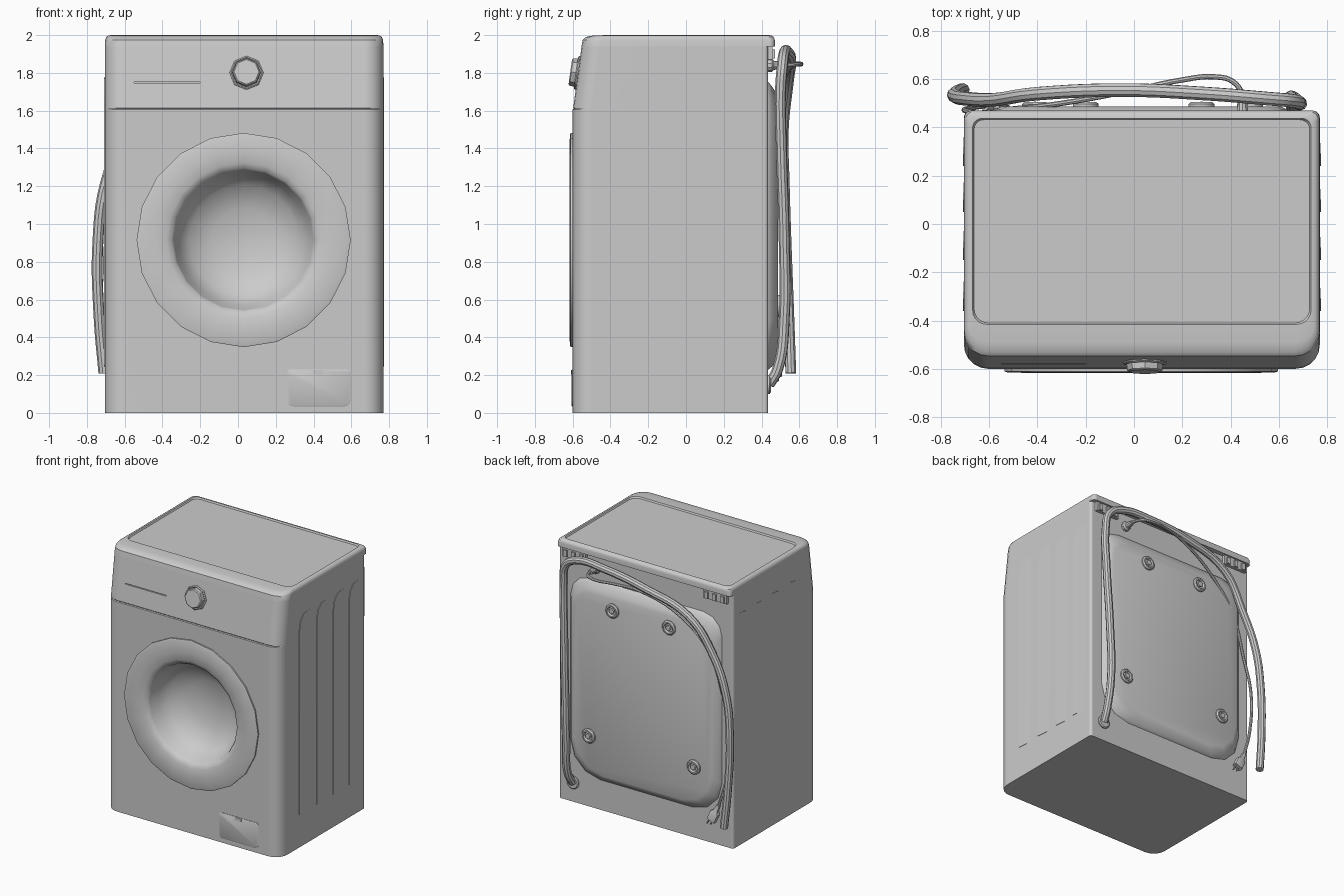
import bpy, bmesh
from math import sin, cos, pi, radians
from mathutils import Vector

if "Cube" in bpy.data.objects:
    bpy.data.objects.remove(bpy.data.objects["Cube"])


def make(name, verts, faces):
    bm = bmesh.new()
    vs = [bm.verts.new(v) for v in verts]
    for f in faces:
        bm.faces.new([vs[i] for i in f])
    bmesh.ops.remove_doubles(bm, verts=bm.verts, dist=1e-5)
    bmesh.ops.recalc_face_normals(bm, faces=bm.faces)
    me = bpy.data.meshes.new(name)
    bm.to_mesh(me)
    bm.free()
    ob = bpy.data.objects.new(name, me)
    bpy.context.collection.objects.link(ob)
    return ob


def loft(name, rings):
    n = len(rings[0])
    verts = [p for r in rings for p in r]
    faces = [(k * n + i, k * n + (i + 1) % n, (k + 1) * n + (i + 1) % n, (k + 1) * n + i)
             for k in range(len(rings) - 1) for i in range(n)]
    faces += [tuple(range(n)), tuple(range((len(rings) - 1) * n, len(rings) * n))]
    return make(name, verts, faces)


def rrect(x0, x1, y0, y1, r0, r1, n=5):
    # rounded rectangle: radius r0 on the low-y corners, r1 on the high-y corners
    pts = []
    for cx, cy, r, a0 in ((x0 + r0, y0 + r0, r0, pi), (x1 - r0, y0 + r0, r0, 1.5 * pi),
                          (x1 - r1, y1 - r1, r1, 0), (x0 + r1, y1 - r1, r1, pi / 2)):
        for i in range(n + 1):
            a = a0 + pi / 2 * i / n
            pts.append((cx + r * cos(a), cy + r * sin(a)))
    return pts


def lathe(name, prof, n, loc, tilt=0):
    # profile of (radius, y) spun around the y axis
    verts, faces, m = [], [], len(prof)
    for i in range(n):
        a = 2 * pi * i / n
        verts += [(r * sin(a), y, r * cos(a)) for r, y in prof]
    centre = len(verts)
    verts += [(0, prof[0][1], 0), (0, prof[-1][1], 0)]
    for i in range(n):
        a, b = i * m, (i + 1) % n * m
        faces += [(a + k, b + k, b + k + 1, a + k + 1) for k in range(m - 1)]
        faces += [(a, b, centre), (a + m - 1, b + m - 1, centre + 1)]
    ob = make(name, verts, faces)
    ob.location = loc
    ob.rotation_euler.x = tilt
    return ob


def box(name, c, s):
    bpy.ops.mesh.primitive_cube_add(size=1, location=c)
    ob = bpy.context.object
    ob.name = name
    ob.scale = s
    return ob


def tube(name, pts, r, res=3):
    cu = bpy.data.curves.new(name, 'CURVE')
    cu.dimensions = '3D'
    cu.bevel_depth, cu.bevel_resolution = r, res
    cu.resolution_u, cu.use_fill_caps = 5, True
    sp = cu.splines.new('BEZIER')
    sp.bezier_points.add(len(pts) - 1)
    for b, p in zip(sp.bezier_points, pts):
        b.co = p
        b.handle_left_type = b.handle_right_type = 'AUTO'
    ob = bpy.data.objects.new(name, cu)
    bpy.context.collection.objects.link(ob)
    bpy.ops.object.select_all(action='DESELECT')
    ob.select_set(True)
    bpy.context.view_layer.objects.active = ob
    bpy.ops.object.convert(target='MESH')
    return ob


def cut(ob, cutter):
    m = ob.modifiers.new('cut', 'BOOLEAN')
    m.object, m.operation, m.solver = cutter, 'DIFFERENCE', 'EXACT'
    bpy.context.view_layer.update()
    bpy.context.view_layer.objects.active = ob
    bpy.ops.object.modifier_apply(modifier=m.name)
    bpy.data.objects.remove(cutter, do_unlink=True)


X0, X1 = -0.705, 0.77

# cabinet with sloping control panel
cabinet = loft('cabinet', [[(x, y, z) for x, y in rrect(X0, X1, yf, 0.435, 0.1, 0.02)]
               for z, yf in ((0, -.6), (1.605, -.6), (1.61, -.594), (1.615, -.597), (1.94, -.553))])
cut(cabinet, lathe('door_cutter', [(.46, -.8), (.46, -.25)], 20, (.03, 0, .915)))
cut(cabinet, box('drawer_slot_cutter', (-.375, -.585, 1.75), (.35, .03, .006)))

# lid with recessed worktop
lid = loft('lid', [[(x, y, z) for x, y in rrect(X0 + i, X1 - i, yf, yb, rf, rb)]
           for z, i, yf, yb, rf, rb in (
    (1.94, 0, -.553, .47, .1, .03), (1.975, .002, -.547, .47, .1, .03),
    (1.99, .008, -.53, .464, .1, .03), (1.998, .02, -.49, .452, .08, .03),
    (2, .036, -.416, .438, .06, .04), (1.989, .042, -.41, .432, .06, .04))])

# door ring with concave bowl
lathe('door', [(0, -.3), (.40, -.36), (.42, -.59), (.567, -.59), (.567, -.611), (.555, -.615),
               (.47, -.617), (.41, -.611), (.38, -.597), (.37, -.58), (.347, -.50),
               (.29, -.43), (.17, -.38), (0, -.365)], 20, (.03, 0, .915))

# program knob
lathe('knob', [(.09, .01), (.09, -.004), (.083, -.01), (.076, -.004), (.073, -.034),
               (.066, -.04), (0, -.04)], 8, (.045, -.573, 1.8), radians(-8))

# filter flap and its grip
flap = [rrect(.26 + i, .595 - i, .035 + i, .23 - i, .03, .02, 4) for i in (0, .003)]
loft('filter_flap', [[(x, y, z) for x, z in flap[k]] for k, y in ((0, -.59), (0, -.603), (1, -.605))])
box('flap_grip', (.425, -.605, .215), (.055, .006, .022))

# shallow stepped ribs pressed into both sides
for side, x, s in (('right', X1 - .001, 1), ('left', X0 + .001, -1)):
    for k, y in enumerate((-.36, -.15, .05, .24)):
        e = .005 * s
        outline = [(y, .25), (y, 1.66), (y + .015, 1.73), (y + .05, 1.77)]
        verts = [(x, a, b) for a, b in outline] + [(x + e, a, b) for a, b in outline]
        verts += [(x, y + .15, 1.78), (x, y + .15, .24)]
        make(f'{side}_rib_{k + 1}', verts,
             [(0, 1, 5, 4), (1, 2, 6, 5), (2, 3, 7, 6), (4, 5, 6, 7, 8, 9), (3, 8, 7), (0, 4, 9)])

# bulging rear cover
loft('rear_cover', [[(x, y, z) for x, z in rrect(-.56 - m, .62 + m, .28 - m, 1.68 + m * 1.4, .25, .16, 3)]
     for y, m in ((.42, .055), (.437, .05), (.455, .035), (.476, .012), (.487, -.012))])

# transit bolt caps
for k, (x, z) in enumerate(((.28, 1.58), (-.2, 1.58), (.48, .57), (-.41, .57))):
    lathe(f'transit_bolt_{k + 1}', [(.055, -.01), (.055, .01), (.046, .018), (.036, .018), (.03, .005),
          (.019, .005), (.019, .018), (0, .02)], 14, (x, .487, z))

# lid brackets under the rear edge
for side, x in (('right', .63), ('left', -.565)):
    box(f'{side}_bracket', (x, .442, 1.905), (.2, .03, .07))
    for k in (-1, 0, 1):
        box(f'{side}_bracket_tab_{k + 2}', (x + k * .068, .455, 1.9), (.03, .03, .05))

# drain hose and its outlet collar
tube('drain_hose', [(.65, .44, .15), (.66, .485, .23), (.65, .52, .5), (.66, .52, .9), (.68, .505, 1.4),
                    (.685, .50, 1.7), (.66, .51, 1.84), (.55, .52, 1.905), (.3, .54, 1.91),
                    (-.05, .555, 1.86), (-.4, .54, 1.74), (-.58, .515, 1.5), (-.70, .52, 1.22),
                    (-.742, .53, .9), (-.735, .545, .5), (-.71, .555, .21)], .029)
lathe('hose_collar', [(.05, -.02), (.05, .008), (.042, .014), (0, .014)], 14, (.65, .435, .15))

# power cord, cord clip and plug
tube('power_cord', [(.45, .44, 1.84), (.45, .53, 1.84), (.41, .59, 1.845), (.33, .61, 1.845),
                    (.2, .597, 1.85), (0, .555, 1.83), (-.3, .50, 1.70), (-.52, .475, 1.48),
                    (-.64, .46, 1.15), (-.70, .47, .88), (-.68, .48, .55), (-.62, .49, .33)], .011, 2)
lathe('cord_socket', [(.035, -.02), (.035, .015), (.024, .025), (.018, .08), (0, .08)], 10, (.45, .44, 1.84))
plug = loft('plug', [[(x, y, z) for x, y in rrect(-w, w, -d, d, d * .5, d * .5, 2)]
            for z, w, d in ((.09, .014, .014), (.04, .018, .016), (.02, .035, .022), (-.05, .035, .022))])
plug.location = (-.58, .487, .25)
plug.rotation_euler.y = radians(-25)
for k in (-1, 1):
    tube(f'plug_pin_{(k + 3) // 2}', [plug.location + Vector((.02 + k * .015, 0, -.035)),
                                      plug.location + Vector((.045 + k * .015, 0, -.08))], .006, 1)

# smooth shading with crisp edges
bpy.ops.object.select_all(action='DESELECT')
for ob in bpy.context.scene.objects:
    if ob.type == 'MESH':
        ob.select_set(True)
bpy.context.view_layer.objects.active = cabinet
bpy.ops.object.shade_smooth_by_angle(angle=radians(35))
for ob in (cabinet, lid):
    ob.modifiers.new('weighted', 'WEIGHTED_NORMAL').keep_sharp = True
